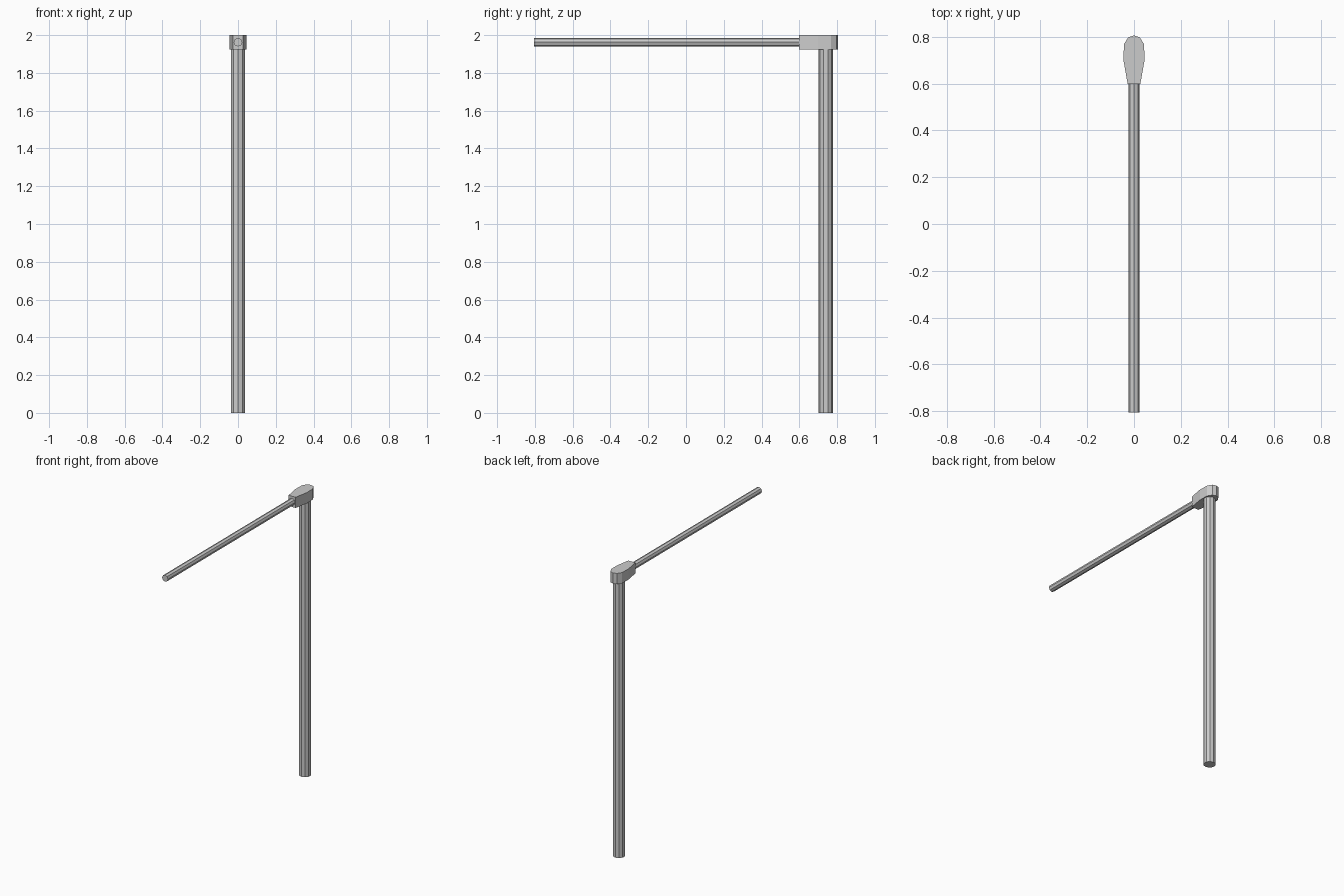
import bpy, bmesh, math

if "Cube" in bpy.data.objects:
    bpy.data.objects.remove(bpy.data.objects["Cube"])


def tube(name, radius, length, sides, location, rotation=(0, 0, 0)):
    bpy.ops.mesh.primitive_cylinder_add(vertices=sides, radius=radius, depth=length,
                                        location=location, rotation=rotation)
    bpy.context.object.name = name


# Upright pole
POLE_Y = 0.74
HEAD_Z = 1.925
tube("upright_pole", 0.039, HEAD_Z, 10, (0, POLE_Y, HEAD_Z / 2))

# Horizontal arm, running from inside the head to the front
ARM_FRONT, ARM_BACK = -0.806, 0.62
tube("horizontal_arm", 0.023, ARM_BACK - ARM_FRONT, 8,
     (0, (ARM_FRONT + ARM_BACK) / 2, 1.9625), (math.pi / 2, 0, 0))

# Joint head: half outline mirrored across x, then extruded upward
half = [(0.027, 0.598), (0.045, 0.70), (0.043, 0.768), (0.025, 0.797)]
outline = half + [(0, 0.806)] + [(-x, y) for x, y in reversed(half)]
bm = bmesh.new()
face = bm.faces.new([bm.verts.new((x, y, HEAD_Z)) for x, y in outline])
top = bmesh.ops.extrude_face_region(bm, geom=[face])["geom"]
bmesh.ops.translate(bm, vec=(0, 0, 2 - HEAD_Z),
                    verts=[v for v in top if isinstance(v, bmesh.types.BMVert)])
bmesh.ops.recalc_face_normals(bm, faces=bm.faces)
mesh = bpy.data.meshes.new("joint_head")
bm.to_mesh(mesh)
bm.free()
bpy.context.collection.objects.link(bpy.data.objects.new("joint_head", mesh))
